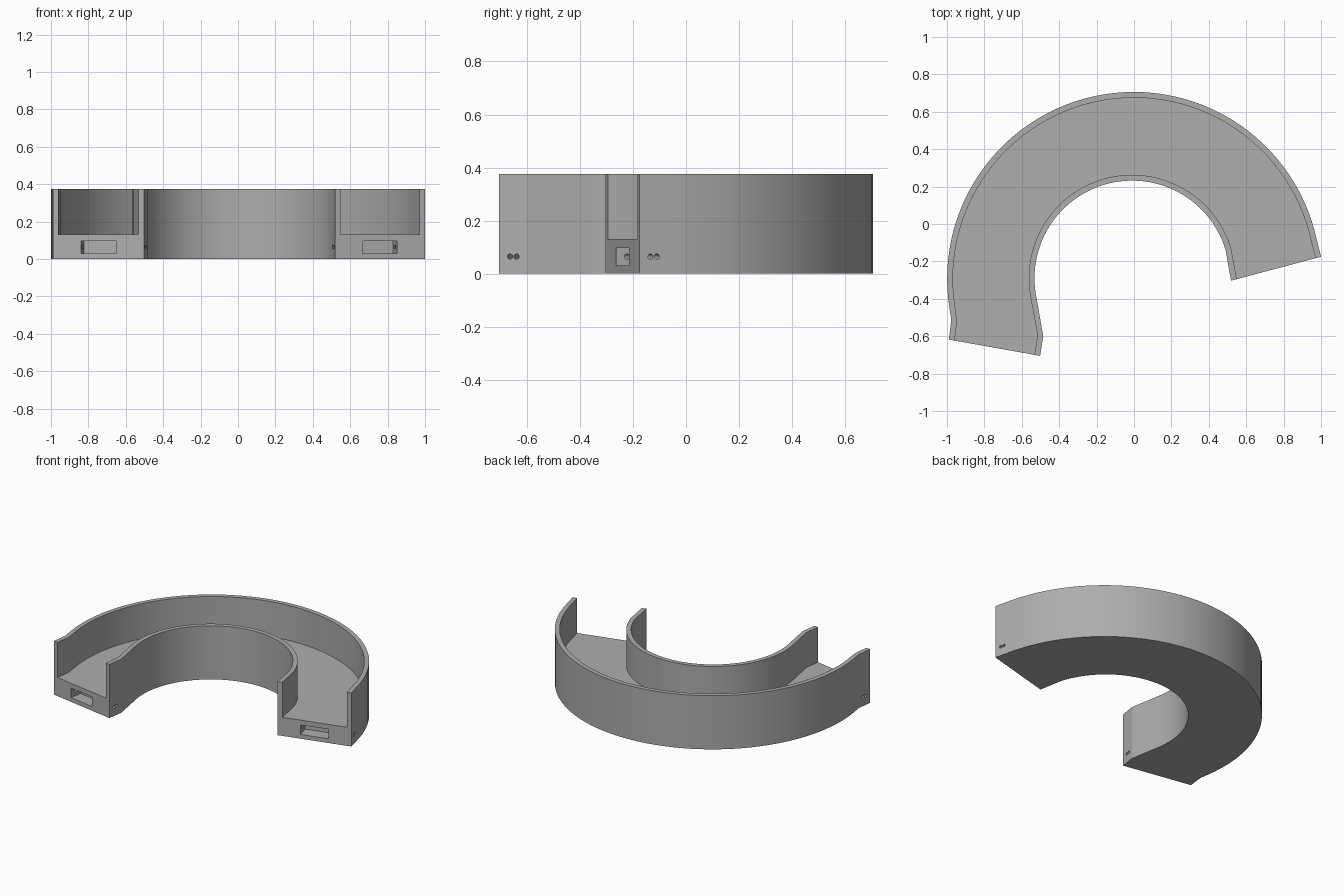
import bpy, bmesh, math
from mathutils import Vector, Matrix

cube = bpy.data.objects.get("Cube")
if cube:
    bpy.data.objects.remove(cube)

HEIGHT, FLOOR, WALL = 0.375, 0.13, 0.031
STEPS = 56

grey = bpy.data.materials.new("plain_grey")
grey.use_nodes = True
colour = (0.42, 0.42, 0.42, 1)
grey.diffuse_color = colour
grey.node_tree.nodes["Principled BSDF"].inputs["Base Color"].default_value = colour


def make_object(name, bm):
    bmesh.ops.recalc_face_normals(bm, faces=bm.faces)
    mesh = bpy.data.meshes.new(name)
    bm.to_mesh(mesh)
    bm.free()
    mesh.materials.append(grey)
    obj = bpy.data.objects.new(name, mesh)
    bpy.context.collection.objects.link(obj)
    return obj


def arc(cx, cy, radius, start, end):
    angles = [math.radians(start + (end - start) * i / STEPS) for i in range(STEPS + 1)]
    return [Vector((cx + radius * math.cos(a), cy + radius * math.sin(a), 0)) for a in angles]


# Plan outlines: straight right end, long arc, kinked left end
right_outer, right_inner = Vector((1, -0.175, 0)), Vector((0.519, -0.303, 0))
left_outer, left_inner = Vector((-0.99, -0.618, 0)), Vector((-0.502, -0.705, 0))
outer = [right_outer, *arc(0, -0.293, 0.999, 15, 189), Vector((-0.977, -0.514, 0)), left_outer]
inner = [right_inner, *arc(-0.01, -0.29, 0.522, 17, 192), Vector((-0.485, -0.6, 0)), left_inner]

# Curved channel: U section carried along the outlines
bm = bmesh.new()
rings = []
for o, i in zip(outer, inner):
    across = (i - o).normalized() * WALL
    section = [(o, 0), (o, HEIGHT), (o + across, HEIGHT), (o + across, FLOOR),
               (i - across, FLOOR), (i - across, HEIGHT), (i, HEIGHT), (i, 0)]
    rings.append([bm.verts.new((p.x, p.y, z)) for p, z in section])
for a, b in zip(rings, rings[1:]):
    for k in range(8):
        n = (k + 1) % 8
        bm.faces.new((a[k], a[n], b[n], b[k]))
bm.faces.new(rings[0])
bm.faces.new(rings[-1][::-1])
channel = make_object("curved_channel", bm)


def cut(cutter):
    cutter.hide_render = True
    mod = channel.modifiers.new("cut", "BOOLEAN")
    mod.operation, mod.solver, mod.object = "DIFFERENCE", "EXACT", cutter
    bpy.ops.object.select_all(action="DESELECT")
    bpy.context.view_layer.objects.active = channel
    channel.select_set(True)
    bpy.ops.object.modifier_apply(modifier=mod.name)
    bpy.data.objects.remove(cutter)


# End sockets and the pin holes that cross them
for o, i, side in ((right_outer, right_inner, "right"), (left_outer, left_inner, "left")):
    across = (o - i).normalized()
    inward = Vector((-across.y, across.x, 0))
    if inward.y < 0:
        inward = -inward
    up = Vector((0, 0, 1))
    middle = (o + i) / 2
    frame = Matrix((across, inward, across.cross(inward))).transposed().to_4x4()

    bm = bmesh.new()
    place = Matrix.Translation(middle + up * 0.063) @ frame
    bmesh.ops.create_cube(bm, size=1, matrix=place @ Matrix.Diagonal((0.19, 0.17, 0.066, 1)))
    cut(make_object(side + "_socket_cutter", bm))

    for depth in (0.042, 0.067):
        bm = bmesh.new()
        place = Matrix.Translation(middle + inward * depth + up * 0.064) @ frame
        turn = Matrix.Rotation(math.pi / 2, 4, "Y")
        bmesh.ops.create_cone(bm, cap_ends=True, segments=16, radius1=0.01, radius2=0.01,
                              depth=0.7, matrix=place @ turn)
        cut(make_object(side + "_pin_hole_cutter", bm))

# Smooth curved walls with crisp rims
bpy.ops.object.select_all(action="DESELECT")
bpy.context.view_layer.objects.active = channel
channel.select_set(True)
bpy.ops.object.shade_smooth_by_angle(angle=math.radians(12))
